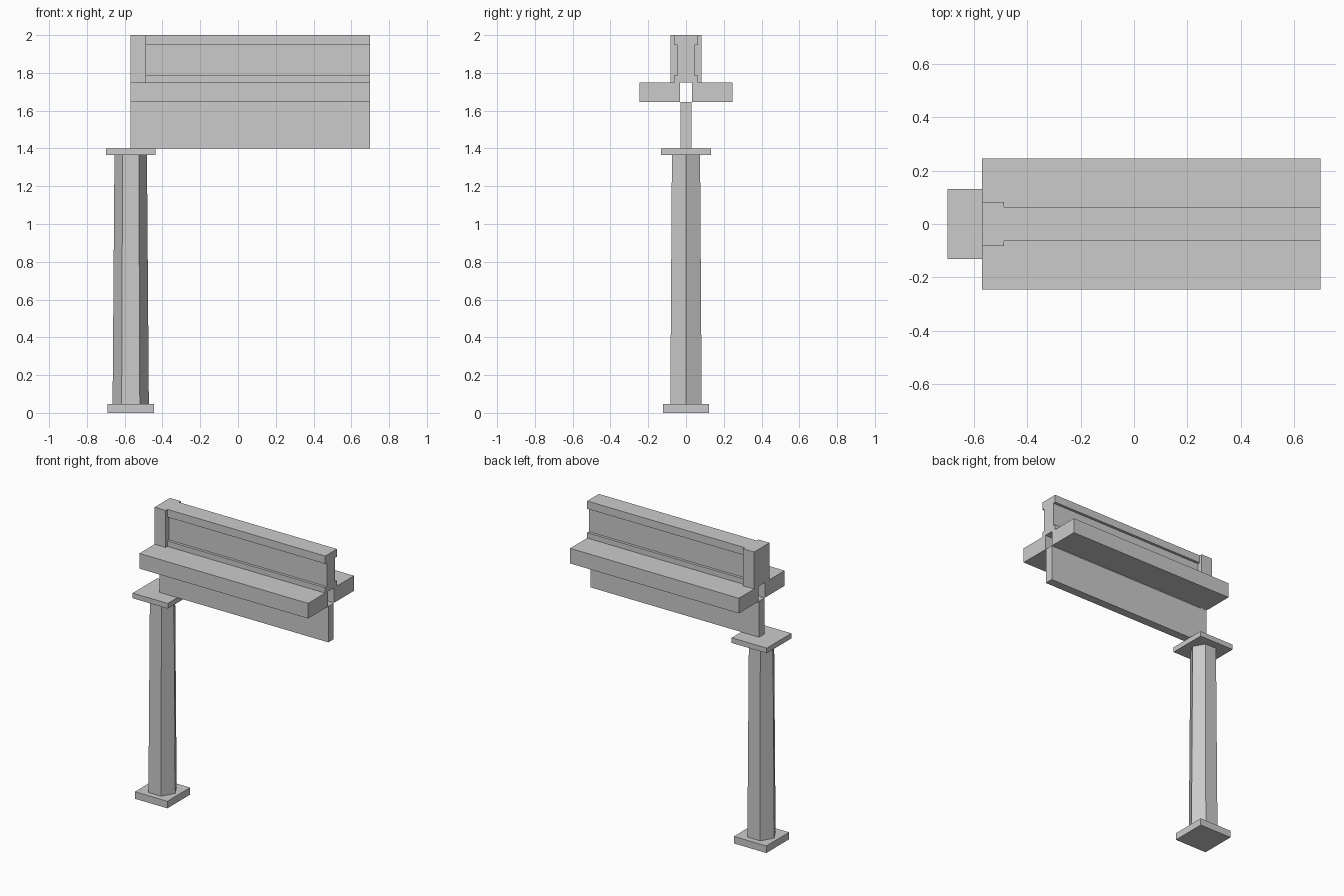
import bpy, math

if "Cube" in bpy.data.objects:
    bpy.data.objects.remove(bpy.data.objects["Cube"])

XL, XR = -0.57, 0.70   # beam start and end
PX = -0.568            # pillar axis


def box(name, x0, x1, y0, y1, z0, z1):
    bpy.ops.mesh.primitive_cube_add(
        size=1, location=((x0 + x1) / 2, (y0 + y1) / 2, (z0 + z1) / 2))
    ob = bpy.context.object
    ob.name = name
    ob.scale = (x1 - x0, y1 - y0, z1 - z0)
    bpy.ops.object.transform_apply(location=False, rotation=False, scale=True)
    return ob


def centred(name, x0, x1, half_y, z0, z1):
    return box(name, x0, x1, -half_y, half_y, z0, z1)


# Pillar: square foot, tapered hexagonal shaft, square cap
centred("pillar_foot", PX - 0.122, PX + 0.122, 0.122, 0, 0.048)
bpy.ops.mesh.primitive_cone_add(vertices=6, radius1=0.096, radius2=0.086,
                                depth=1.317, location=(PX, 0, 0.048 + 1.317 / 2),
                                rotation=(0, 0, math.radians(30)))
shaft = bpy.context.object
shaft.name = "pillar_shaft"
centred("pillar_cap", PX - 0.132, PX + 0.132, 0.132, 1.365, 1.40)

# Hanging web under the ledges
centred("lower_web", XL, XR, 0.029, 1.40, 1.645)

# Pair of side ledges with an open slot between them
for side, s in (("front", -1), ("back", 1)):
    ya, yb = sorted((s * 0.033, s * 0.246))
    box(side + "_ledge", XL, XR, ya, yb, 1.645, 1.748)

# Parapet: bottom rail, recessed panel, top rail and end post
centred("bottom_rail", XL, XR, 0.063, 1.748, 1.785)
centred("parapet_panel", XL, XR, 0.045, 1.785, 1.947)
centred("top_rail", XL, XR, 0.063, 1.947, 2.0)
for side, s in (("front", -1), ("back", 1)):
    ya, yb = sorted((0, s * 0.082))
    box(side + "_end_post", XL, XL + 0.083, ya, yb, 1.748, 2.0)
